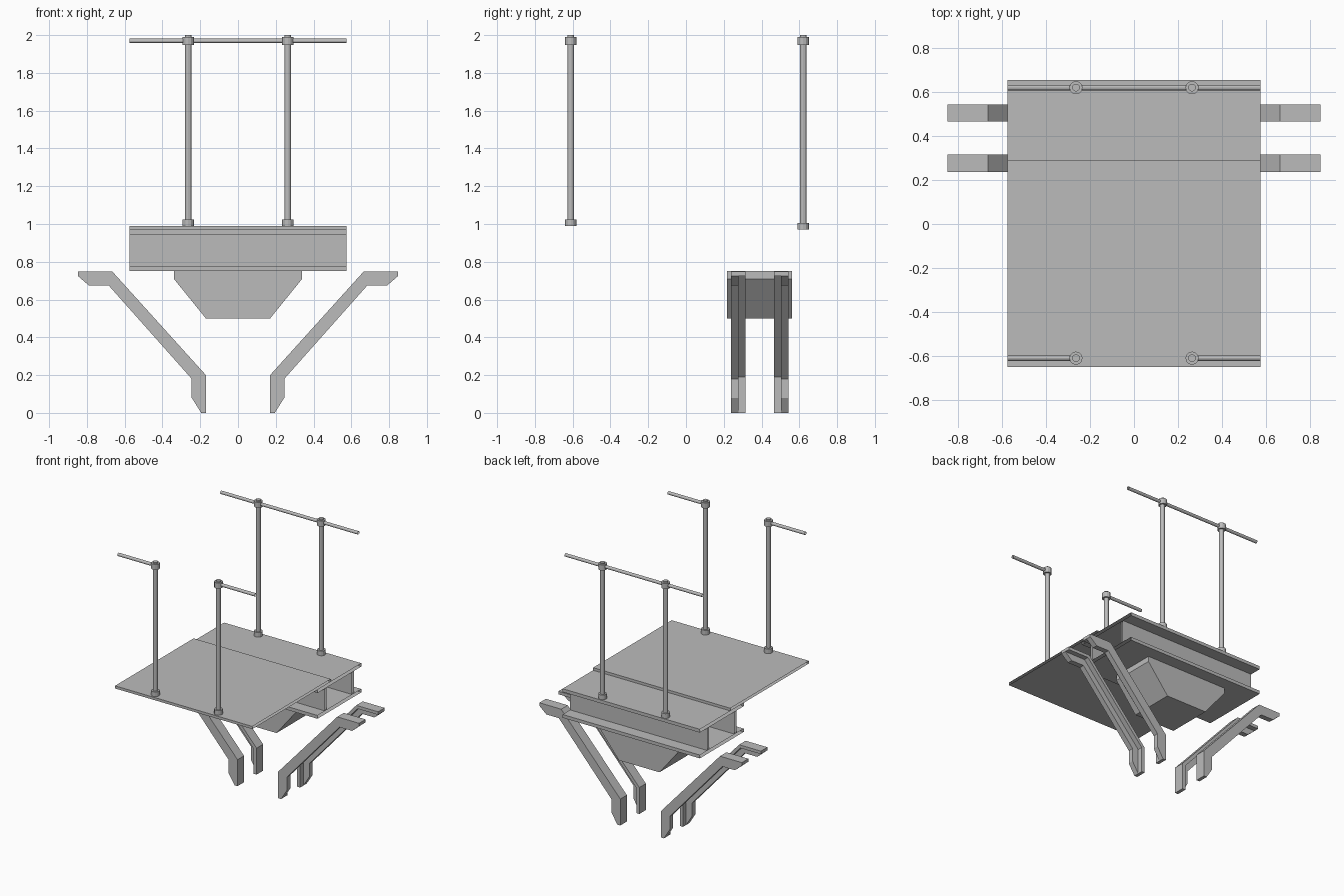
import bpy
import bmesh
import math
from mathutils import Vector

cube = bpy.data.objects.get("Cube")
if cube:
    bpy.data.objects.remove(cube)

# Single steel colour
steel = bpy.data.materials.new("steel grey")
steel.use_nodes = True
STEEL = (0.5, 0.5, 0.5, 1)
steel.diffuse_color = STEEL
steel.node_tree.nodes["Principled BSDF"].inputs["Base Color"].default_value = STEEL


def finish(name, bm):
    bmesh.ops.recalc_face_normals(bm, faces=bm.faces)
    mesh = bpy.data.meshes.new(name)
    bm.to_mesh(mesh)
    bm.free()
    mesh.materials.append(steel)
    obj = bpy.data.objects.new(name, mesh)
    bpy.context.scene.collection.objects.link(obj)
    return obj


def extrude(name, profile, place, start, end, caps=True):
    """Sweep a closed profile between two positions, with or without end faces."""
    bm = bmesh.new()
    a = [bm.verts.new(place(u, v, start)) for u, v in profile]
    b = [bm.verts.new(place(u, v, end)) for u, v in profile]
    n = len(profile)
    for i in range(n):
        j = (i + 1) % n
        bm.faces.new((a[i], a[j], b[j], b[i]))
    if caps:
        bm.faces.new(a)
        bm.faces.new(b[::-1])
    return finish(name, bm)


def along_x(u, v, t):
    return Vector((t, u, v))


def along_y(u, v, t):
    return Vector((u, t, v))


def along_z(u, v, t):
    return Vector((u, v, t))


def box(y0, y1, z0, z1):
    return [(y0, z0), (y1, z0), (y1, z1), (y0, z1)]


def circle(cu, cv, r, sides=12):
    step = 2 * math.pi / sides
    return [(cu + r * math.cos(i * step), cv + r * math.sin(i * step))
            for i in range(sides)]


HALF = 0.575      # half length of the deck and beam
MID = 0.39        # centre line of the beam in y
DECK, FLANGE = 0.99, 0.97

# Deck plate, open at its ends
extrude("deck_plate", box(-0.65, 0.29, FLANGE, DECK), along_x, -HALF, HALF, False)

# Box beam with overhanging flanges, open at its ends
extrude("upper_flange", box(0.13, 0.655, 0.945, FLANGE), along_x, -HALF, HALF, False)
extrude("lower_flange", box(0.13, 0.655, 0.75, 0.775), along_x, -HALF, HALF, False)
for name, y in (("front_web", 0.22), ("back_web", 0.545)):
    extrude(name, box(y, y + 0.02, 0.775, 0.945), along_x, -HALF, HALF, False)

# Tapered block under the beam
half = [(0.17, 0.5), (0.34, 0.71), (0.34, 0.75)]
keel = half + [(-x, z) for x, z in reversed(half)]
extrude("keel_block", keel, along_y, 0.218, 0.56)

# Bent legs: a deep outer plate with a thin flange on its inner side
plate = [(0.17, 0), (0.195, 0), (0.245, 0.08), (0.245, 0.18), (0.685, 0.675),
         (0.79, 0.675), (0.848, 0.725), (0.848, 0.748), (0.665, 0.748), (0.17, 0.2)]
flange = [(0.17, 0), (0.195, 0), (0.195, 0.19), (0.676, 0.725),
          (0.848, 0.725), (0.848, 0.748), (0.665, 0.748), (0.17, 0.2)]
for side, sx in (("left", 1), ("right", -1)):
    for end, sy in (("front", -1), ("back", 1)):
        for part, shape, near, far in (("plate", plate, 0.113, 0.153),
                                       ("flange", flange, 0.075, 0.113)):
            extrude(f"{end}_{side}_leg_{part}", [(sx * x, z) for x, z in shape],
                    along_y, MID + sy * near, MID + sy * far)

# Posts with collars, standing on the deck in front and on the flange behind
POST_X, RAIL_Z = 0.264, 1.97
for end, y, base in (("front", -0.61, DECK), ("back", 0.62, FLANGE)):
    for side, sx in (("left", 1), ("right", -1)):
        x = sx * POST_X
        extrude(f"{end}_{side}_post", circle(x, y, 0.0175), along_z, base, 2.0)
        extrude(f"{end}_{side}_foot_collar", circle(x, y, 0.03), along_z,
                base, base + 0.035)
        extrude(f"{end}_{side}_top_collar", circle(x, y, 0.03), along_z, 1.948, 1.99)

# Rails: one run behind, two short runs in front, open at their ends
extrude("back_rail", circle(0.62, RAIL_Z, 0.012), along_x, -HALF, HALF, False)
for side, sx in (("left", 1), ("right", -1)):
    extrude(f"front_{side}_rail", circle(-0.61, RAIL_Z, 0.012), along_x,
            sx * POST_X, sx * HALF, False)
